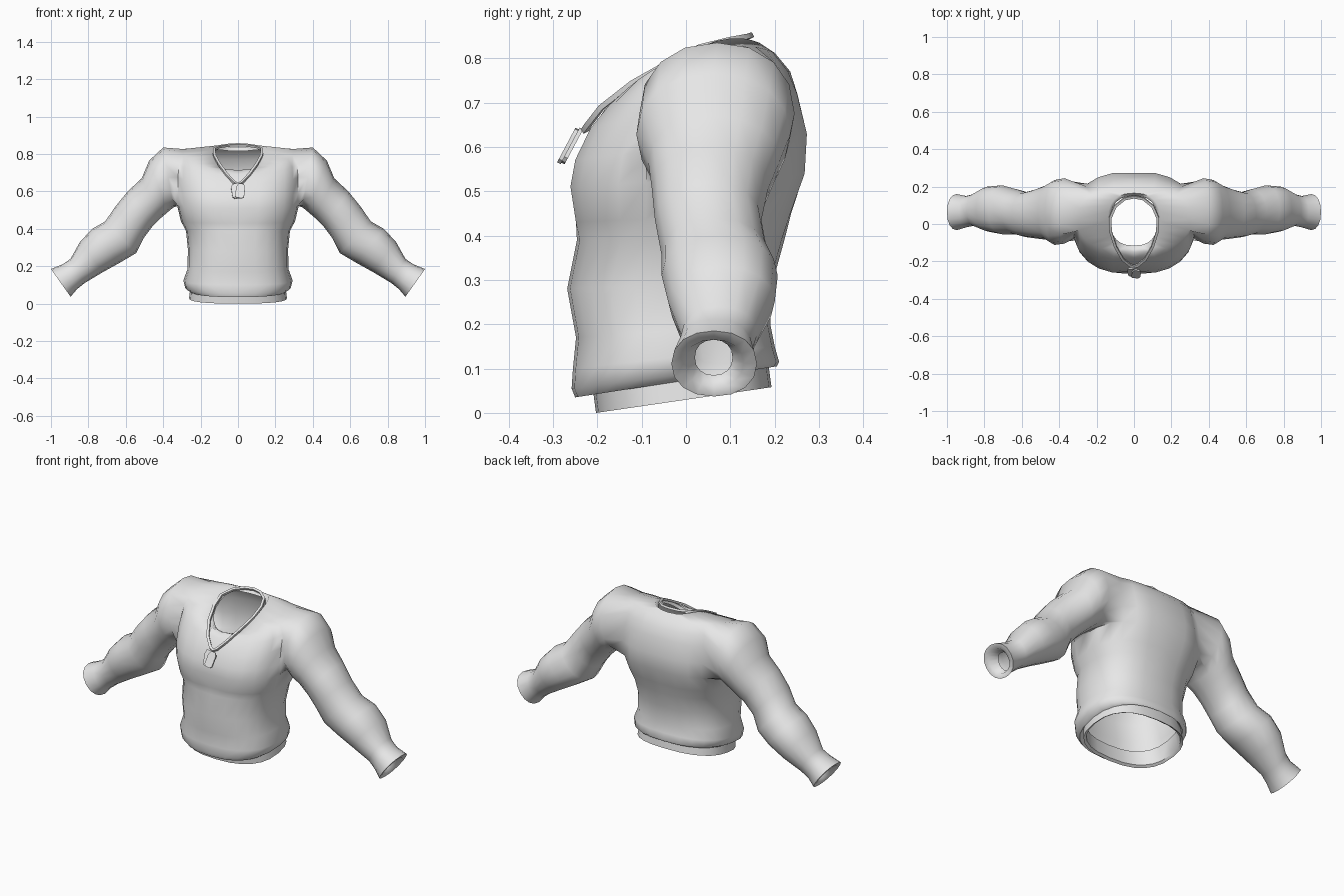
import bpy, bmesh, math
from mathutils import Vector, Matrix

cube = bpy.data.objects.get("Cube")
if cube:
    bpy.data.objects.remove(cube, do_unlink=True)

grey = bpy.data.materials.new("plain_grey")
grey.use_nodes = True
COL = (0.8, 0.8, 0.8, 1)
grey.diffuse_color = COL
grey.node_tree.nodes["Principled BSDF"].inputs["Base Color"].default_value = COL


def make_object(name, bm, angle=180, mirror=False):
    """Turn a bmesh into a shaded object, optionally mirrored across x."""
    bmesh.ops.recalc_face_normals(bm, faces=bm.faces)
    me = bpy.data.meshes.new(name)
    bm.to_mesh(me)
    bm.free()
    me.materials.append(grey)
    ob = bpy.data.objects.new(name, me)
    bpy.context.collection.objects.link(ob)
    if mirror:
        mod = ob.modifiers.new("mirror", 'MIRROR')
        mod.use_clip = True
        mod.merge_threshold = 0.0005
    bpy.ops.object.select_all(action='DESELECT')
    ob.select_set(True)
    bpy.context.view_layer.objects.active = ob
    bpy.ops.object.shade_smooth_by_angle(angle=math.radians(angle))
    return ob


def spow(v, e):
    return math.copysign(abs(v) ** e, v)


HALF = 12  # segments round half the body, front (0) to back (12)


def body_ring(bm, zf, zb, yf, yb, w, lift=0, cleft=0, e=0.8):
    """Half ring: front/back height and depth, half width, side lift, centre groove."""
    ring = []
    for i in range(HALF + 1):
        a = math.pi * i / HALF
        s = 0 if i in (0, HALF) else math.sin(a)
        t = (1 - spow(math.cos(a), e)) / 2
        y = yf + (yb - yf) * t
        if i == 0:
            y += cleft
        if i == HALF:
            y -= cleft * 0.6
        ring.append(bm.verts.new((w * spow(s, e), y, zf + (zb - zf) * t + lift * s * s)))
    return ring


def bridge(bm, a, b, closed=False):
    n = len(a)
    for i in range(n if closed else n - 1):
        j = (i + 1) % n
        bm.faces.new((a[i], a[j], b[j], b[i]))


# Shirt body: hem to neckline
body = [
    (.06, .13, -.225, .185, .24), (.035, .105, -.25, .205, .255),
    (.055, .115, -.258, .21, .282), (.10, .15, -.255, .20, .292),
    (.17, .20, -.248, .19, .27), (.28, .30, -.268, .197, .268),
    (.39, .39, -.246, .222, .278), (.43, .45, -.255, .242, .305, 0, .008),
    (.51, .54, -.268, .275, .325, 0, .014), (.57, .63, -.257, .28, .33, 0, .014),
    (.64, .72, -.222, .257, .33, .01, .010), (.69, .77, -.18, .235, .325, .03),
    (.715, .812, -.15, .20, .30, .05), (.705, .835, -.13, .165, .14, .05),
    (.69, .815, -.115, .15, .125, .045),
]
ARM0, ARM1, C0, C1 = 8, 12, 5, 9  # armhole rows and columns

bm = bmesh.new()
rings = [body_ring(bm, *r) for r in body]
for r in range(len(rings) - 1):
    for c in range(HALF):
        if ARM0 <= r < ARM1 and C0 <= c < C1:
            continue
        bm.faces.new((rings[r][c], rings[r][c + 1], rings[r + 1][c + 1], rings[r + 1][c]))

# Sleeve: grows out of the armhole edge, each ring by top (x,z), bottom (x,z), front y, back y
hole = ([rings[r][C0] for r in range(ARM0, ARM1)] + [rings[ARM1][c] for c in range(C0, C1)]
        + [rings[r][C1] for r in range(ARM1, ARM0, -1)] + [rings[ARM0][c] for c in range(C1, C0, -1)])
sleeve = [
    (.40, .835, .345, .515, -.105, .245), (.475, .765, .375, .49, -.112, .235),
    (.515, .67, .41, .46, -.085, .21), (.59, .60, .46, .41, -.077, .185),
    (.655, .52, .505, .35, -.07, .17), (.71, .44, .545, .27, -.055, .185),
    (.78, .40, .63, .22, -.055, .207), (.845, .33, .72, .17, -.04, .20),
    (.895, .24, .82, .11, -.01, .16), (.935, .212, .86, .078, -.018, .15),
    (1.0, .185, .895, .037, -.033, .16), (.985, .165, .905, .06, -.005, .13),
    (.93, .165, .875, .085, .02, .105),
]
prev = hole
for xt, zt, xb, zb, yf, yb in sleeve:
    mid = Vector(((xt + xb) / 2, (yf + yb) / 2, (zt + zb) / 2))
    up = Vector(((xt - xb) / 2, 0, (zt - zb) / 2))
    ring = []
    for k in range(16):
        a = math.radians(-45 + 22.5 * k)
        p = mid + up * spow(math.sin(a), .92)
        p.y -= (yb - yf) / 2 * spow(math.cos(a), .92)
        ring.append(bm.verts.new(p))
    bridge(bm, prev, ring, True)
    prev = ring
make_object("shirt", bm, 75, mirror=True)

# Undershirt band showing below the hem
bm = bmesh.new()
band = [body_ring(bm, *r) for r in [(.09, .15, -.215, .18, .25), (.0, .058, -.203, .193, .262),
                                    (.01, .065, -.19, .18, .248), (.09, .15, -.20, .17, .235)]]
for a, b in zip(band, band[1:]):
    bridge(bm, a, b)
make_object("undershirt_band", bm, 50, mirror=True)

# Necklace cord: square-section loop hanging to the chest
side = [(.05, .135, .847), (.10, .095, .84), (.128, .03, .825), (.125, -.04, .79),
        (.10, -.12, .745), (.06, -.19, .69), (.02, -.222, .648)]
path = [Vector((0, .145, .85))] + [Vector(p) for p in side] + [Vector((0, -.228, .638))]
path += [Vector((-x, y, z)) for x, y, z in reversed(side)]
bm = bmesh.new()
n = len(path)
loops = []
for i, p in enumerate(path):
    tan = (path[(i + 1) % n] - path[i - 1]).normalized()
    out = tan.cross(Vector((0, -.45, .9))).normalized()
    nrm = out.cross(tan).normalized()
    loops.append([bm.verts.new(p + out * u * .007 + nrm * v * .006)
                  for u, v in ((-1, -1), (1, -1), (1, 1), (-1, 1))])
for i in range(n):
    bridge(bm, loops[i], loops[(i + 1) % n], True)
make_object("necklace_cord", bm, 50)

# Two rounded pendant plates
for name, x, y, turn in (("pendant_front", .012, -.262, 6), ("pendant_back", -.010, -.253, -8)):
    bm = bmesh.new()
    w, h, c = .024, .043, .010
    outline = [(-w, -h + c), (-w + c, -h), (w - c, -h), (w, -h + c),
               (w, h - 2 * c), (w - c, h), (-w + c, h), (-w, h - 2 * c)]
    face = bm.faces.new([bm.verts.new((px, 0, pz)) for px, pz in outline])
    ext = bmesh.ops.extrude_face_region(bm, geom=[face])
    bmesh.ops.translate(bm, vec=(0, -.009, 0),
                        verts=[v for v in ext["geom"] if isinstance(v, bmesh.types.BMVert)])
    m = (Matrix.Translation((x, y, .600)) @ Matrix.Rotation(math.radians(-28), 4, 'X')
         @ Matrix.Rotation(math.radians(turn), 4, 'Y'))
    bmesh.ops.transform(bm, matrix=m, verts=bm.verts)
    make_object(name, bm, 30)
